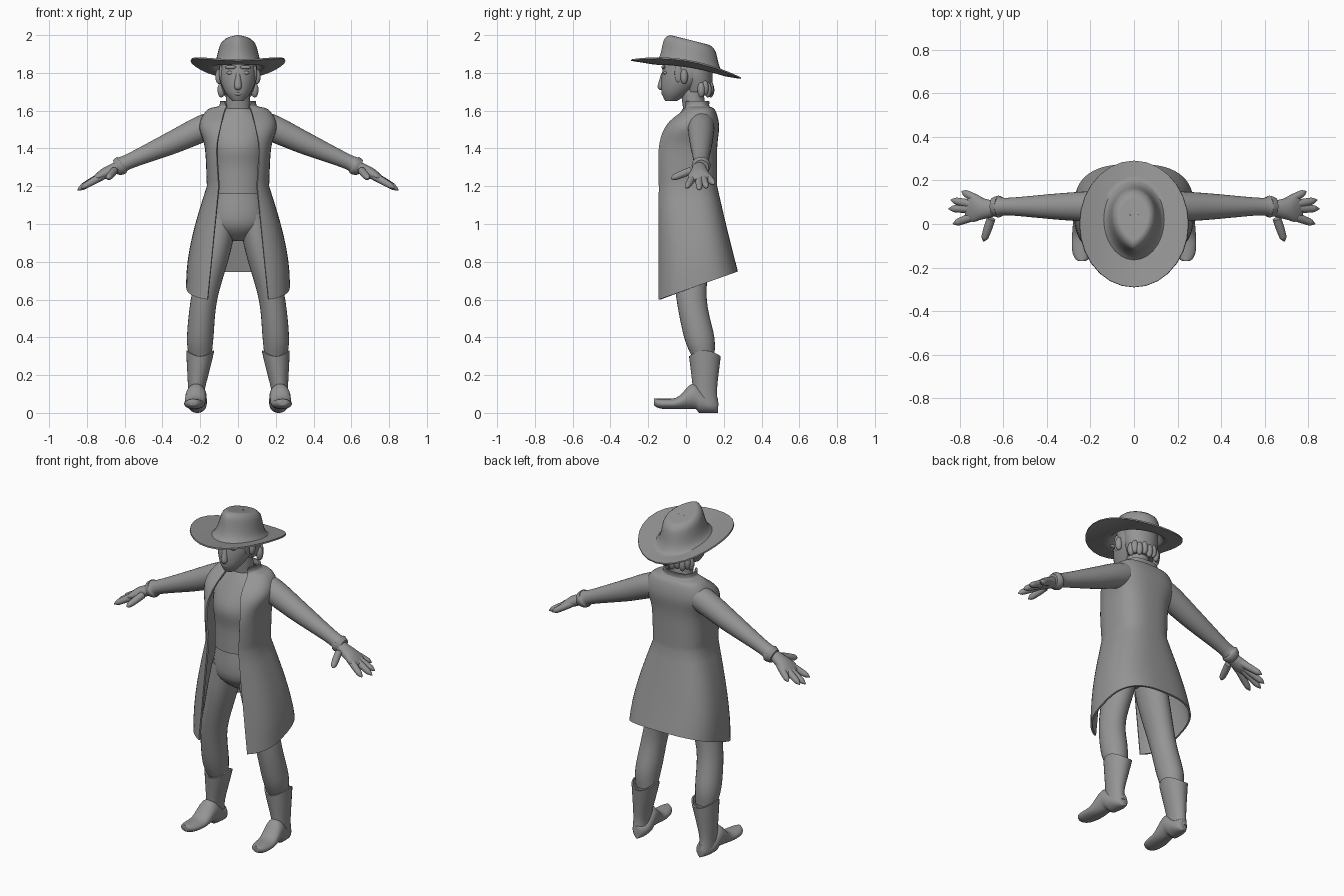
import bpy, bmesh
from math import sin, cos, pi, acos
from mathutils import Vector

cube = bpy.data.objects.get("Cube")
if cube:
    bpy.data.objects.remove(cube)

clay = bpy.data.materials.new("clay grey")
clay.use_nodes = True
clay.diffuse_color = (.3, .3, .3, 1)
clay.node_tree.nodes["Principled BSDF"].inputs["Base Color"].default_value = clay.diffuse_color

SIDES = 28
RING = [2 * pi * i / SIDES for i in range(SIDES)]


def smooth(keys, steps=5):
    """Interpolate rows of numbers with a Catmull-Rom spline."""
    out = []
    last = len(keys) - 1
    for i in range(last):
        before, start, end, after = (keys[min(max(i + k, 0), last)] for k in (-1, 0, 1, 2))
        for k in range(steps):
            t = k / steps
            out.append([q + t * (r - p) / 2 + t * t * (2 * p - 5 * q + 4 * r - s) / 2
                        + t ** 3 * (3 * q - p - 3 * r + s) / 2
                        for p, q, r, s in zip(before, start, end, after)])
    return out + [list(keys[-1])]


def skin(name, rows, closed=True, cap_start=True, cap_end=True, mirror=False, thickness=0):
    """Bridge rows of points into one smooth object, or into a left and right pair."""
    for prefix, sign in (("left_", 1), ("right_", -1)) if mirror else (("", 1),):
        bm = bmesh.new()
        rings = [[bm.verts.new((sign * x, y, z)) for x, y, z in row] for row in rows]
        count = len(rings[0])
        for lower, upper in zip(rings, rings[1:]):
            for i in range(count if closed else count - 1):
                j = (i + 1) % count
                bm.faces.new((lower[i], lower[j], upper[j], upper[i]))
        if cap_start:
            bm.faces.new(rings[0])
        if cap_end:
            bm.faces.new(rings[-1])
        bmesh.ops.recalc_face_normals(bm, faces=bm.faces)
        mesh = bpy.data.meshes.new(prefix + name)
        bm.to_mesh(mesh)
        bm.free()
        mesh.materials.append(clay)
        part = bpy.data.objects.new(prefix + name, mesh)
        bpy.context.collection.objects.link(part)
        bpy.ops.object.select_all(action='DESELECT')
        part.select_set(True)
        bpy.context.view_layer.objects.active = part
        if thickness:
            shell = part.modifiers.new("shell", 'SOLIDIFY')
            shell.thickness = thickness
            shell.offset = 0
            bpy.ops.object.modifier_apply(modifier=shell.name)
        bpy.ops.object.shade_smooth_by_angle(angle=.9)


def levels(*keys):
    """Stacked horizontal ellipses, each key being (z, y, half width, half depth, x)."""
    return [[(x + rx * cos(a), y + ry * sin(a), z) for a in RING]
            for z, y, rx, ry, x in smooth(keys)]


def centred(*keys):
    return levels(*[(*key, 0) for key in keys])


def tube(keys):
    """Ellipses across a sideways path, each key being (x, y, z, half height, half width)."""
    path = smooth(keys)
    rows = []
    for i, (x, y, z, height, width) in enumerate(path):
        ahead, behind = path[min(i + 1, len(path) - 1)], path[max(i - 1, 0)]
        along = (Vector(ahead[:3]) - Vector(behind[:3])).normalized()
        across = along.cross(Vector((0, 0, 1))).normalized()
        up = across.cross(along)
        rows.append([Vector((x, y, z)) + across * width * cos(a) + up * height * sin(a)
                     for a in RING])
    return rows


def ball(name, x, y, z, rx, ry, rz, mirror=False):
    angles = [pi * k / 8 for k in range(9)]
    skin(name, levels(*[(z - rz * cos(a), y, rx * max(sin(a), .05), ry * max(sin(a), .05), x)
                        for a in angles]), mirror=mirror)


# Hat: rings run inward along the brim, up the crown, then across its top
def hat_ring(rx, ry, rise, centre=.02):
    ring = []
    middle = centre + .02 * rise
    for a in RING:
        # the front half of the crown narrows to a point
        pinch = 1 + rise / 2 if sin(a) < 0 else 1
        x = rx * abs(cos(a)) ** pinch * (1 if cos(a) > 0 else -1)
        reach = centre + ry - middle if sin(a) > 0 else middle - centre + ry
        y = middle + sin(a) * reach
        brim = 1.82 - .165 * y + .75 * x * x
        top = 1.975 - .25 * y
        ring.append((x, y, brim + rise * (top - brim)))
    return ring


def crown_ring(rise, scale=1):
    flare = 1 + .15 * (1 - rise) ** 6 - .2 * rise ** 12
    return hat_ring((.12 - .03 * rise) * flare * scale, (.16 - .03 * rise) * flare * scale, rise)


brim_rings = [hat_ring(.25 - .11 * t, .29 - .1 * t, 0, .02 * t) for t in (k / 6 for k in range(6))]
crown_rings = [crown_ring(k / 16) for k in range(17)]
top_rings = [crown_ring(1, scale) for scale in (.9, .6, .3, .05)]
skin("hat", brim_rings + crown_rings + top_rings, cap_start=False, thickness=.008)

# Head, face and hair
skin("head", centred((1.65, -.08, .03, .03), (1.7, -.05, .07, .08),
                     (1.78, 0, .1, .13), (1.88, .01, .09, .12)))
skin("nose", centred((1.8, -.12, .01, .01), (1.73, -.13, .02, .02), (1.71, -.13, .01, .01)))
skin("neck", centred((1.57, .05, .07, .06), (1.72, .03, .06, .06)))
skin("hair", centred((1.7, .07, .08, .07), (1.78, .06, .1, .08), (1.86, .06, .1, .08)))
ball("eye", .04, -.11, 1.8, .02, .01, .01, mirror=True)
ball("brow", .04, -.12, 1.83, .03, .01, .01, mirror=True)
ball("mouth", 0, -.12, 1.69, .02, .01, .01)
ball("ear", .1, -.01, 1.78, .02, .02, .04, mirror=True)
ball("sideburn", .09, -.04, 1.8, .01, .02, .05, mirror=True)
for i in range(9):
    a = pi * (i + .5) / 9
    ball("hair_tuft", .09 * cos(a), .07 + .06 * sin(a), 1.71 + .01 * (i % 2), .02, .02, .04)

# Shirt and trousers
skin("shirt", centred((1.16, .01, .14, .12), (1.3, .01, .14, .12), (1.42, .01, .15, .13),
                      (1.54, .04, .15, .1), (1.62, .05, .06, .06)))
skin("trouser_hips", centred((1.18, .01, .13, .1), (1, .01, .15, .11), (.91, .02, .04, .04)))
skin("trouser_leg", levels((1.05, .02, .08, .1, .08), (.85, .02, .08, .1, .12),
                           (.6, .03, .07, .08, .18), (.4, .07, .07, .08, .2),
                           (.3, .09, .06, .06, .2)), mirror=True)

# Boots: shaft with a scalloped top edge, and a foot with a heel and raised toe
shaft = levels((.04, .1, .04, .07, .22), (.12, .1, .04, .06, .22), (.3, .1, .07, .08, .2))
for k, row in enumerate(shaft):
    lift = .03 * (k / (len(shaft) - 1)) ** 4
    shaft[k] = [(x, y, z + lift * cos(a) ** 2) for (x, y, z), a in zip(row, RING)]
skin("boot_shaft", shaft, cap_end=False, mirror=True, thickness=.008)

foot = []
for k in range(31):
    end = cos(pi * k / 30)
    y = .17 * end
    width = .01 + .045 * (1 - end ** 4) ** .5
    sole = 0 if y > .06 else .02 + .02 * end ** 8
    instep = .075 + .08 * max(0, sin(pi * (y + .1) / .28)) ** 4
    foot.append([(.225 - .08 * y + width * cos(a),
                  y, (sole + instep) / 2 + (instep - sole) / 2 * sin(a)) for a in RING])
skin("boot_foot", foot, mirror=True)

# Long open coat: flared skirt, shaped chest, standing collar; the hem drops to the front
skirt = []
for k in range(8):
    flare = 1 - k / 8
    skirt.append((1.2 - .6 * flare, .1 + .06 * flare, .16 + .11 * sin(flare * pi / 2),
                  -.14, .16 + .11 * flare))
chest = smooth([(1.2, .1, .16, -.14, .16), (1.4, .11, .17, -.14, .16), (1.52, .09, .2, -.1, .17),
                (1.6, .07, .16, -.01, .15), (1.62, .06, .1, 0, .12), (1.65, .07, .09, 0, .12)])
coat = []
ROUND = 2 / 2.7
for z, opening, width, front, back in skirt + chest:
    middle = (front + back) / 2
    start = acos((opening / width) ** (1 / ROUND))
    half = []
    for i in range(25):
        a = -start + (start + pi / 2) * i / 24
        x = width * max(cos(a), 0) ** ROUND
        if a > 0:
            y = middle + (back - middle) * sin(a) ** ROUND
        else:
            y = middle - (middle - front) * (sin(-a) / sin(start)) ** ROUND
        slant = .6 * max(0, 1.2 - z)
        half.append((x, y, z + slant * (y - front)))
    coat.append(half + [(-x, y, z) for x, y, z in half[-2::-1]])
skin("coat", coat, closed=False, cap_start=False, cap_end=False, thickness=.01)

# Sleeves with a flared cuff
skin("sleeve", tube([(x, .08, z, r, r) for x, z, r in (
    (.12, 1.53, .07), (.2, 1.5, .07), (.35, 1.43, .06), (.58, 1.33, .04),
    (.62, 1.31, .05), (.65, 1.3, .04))]), mirror=True)

# Hands: the fingers fan out from the wrist
skin("palm", tube([(x, .07, z, height, width) for x, z, height, width in (
    (.62, 1.31, .03, .03), (.7, 1.27, .03, .05), (.74, 1.25, .02, .06),
    (.77, 1.23, .01, .04))]), mirror=True)
wrist = Vector((.64, .07, 1.3))
fingertips = {"little_finger": (.79, .15, 1.21), "ring_finger": (.84, .11, 1.19),
              "middle_finger": (.85, .07, 1.18), "index_finger": (.83, 0, 1.19),
              "thumb": (.69, -.08, 1.24)}
for name, tip in fingertips.items():
    rows = [(*wrist.lerp(Vector(tip), t), .018 * (1 - t ** 6) ** .5 + .002,
             .018 * (1 - t ** 6) ** .5 + .002) for t in (.3, .6, .8, .9, 1)]
    skin(name, tube(rows), mirror=True)
